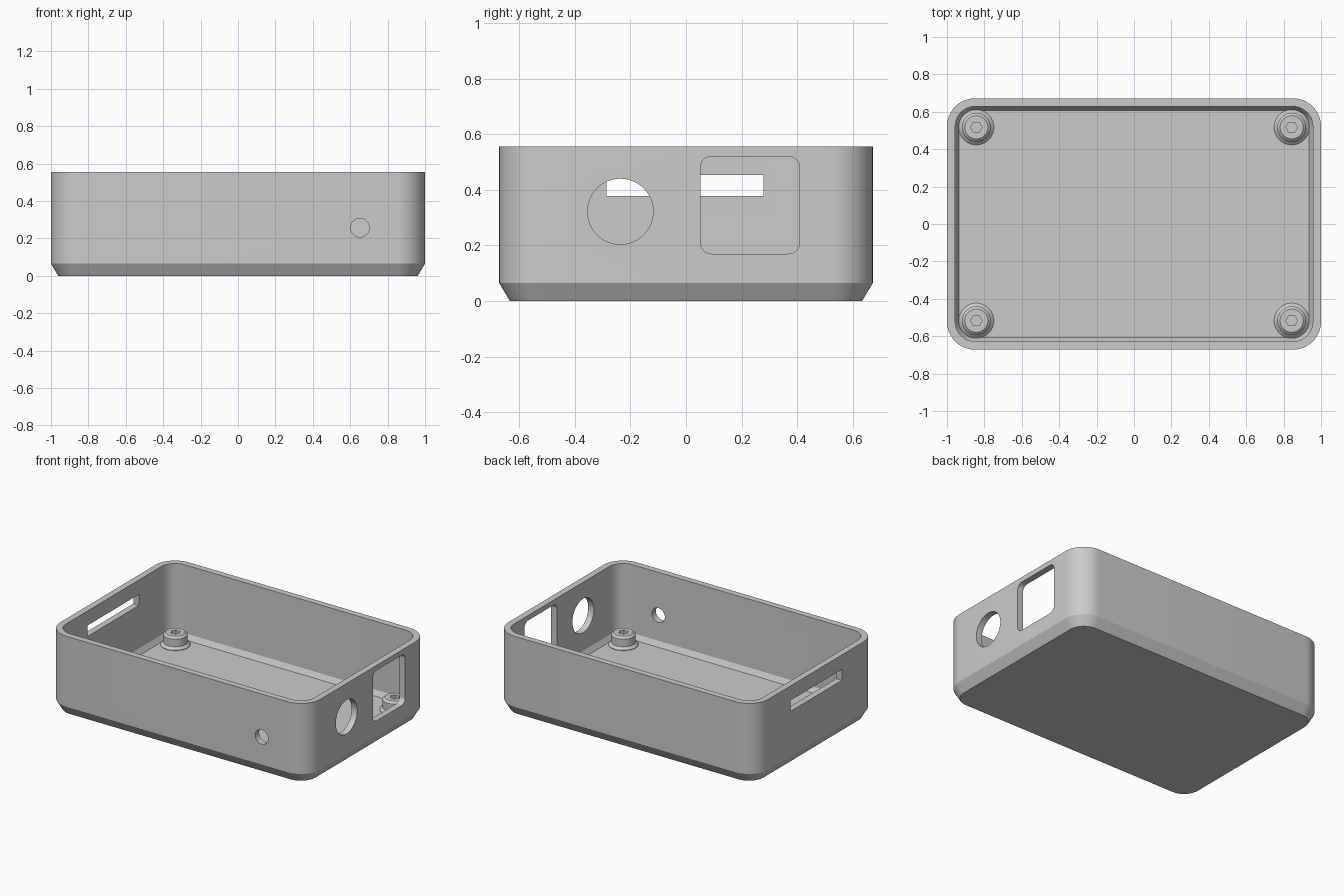
import bpy, bmesh
from math import pi, cos, sin, radians

cube = bpy.data.objects.get("Cube")
if cube:
    bpy.data.objects.remove(cube, do_unlink=True)

grey = bpy.data.materials.new("plain grey")
grey.use_nodes = True
grey.diffuse_color = (0.6, 0.6, 0.6, 1)
grey.node_tree.nodes["Principled BSDF"].inputs["Base Color"].default_value = (0.6, 0.6, 0.6, 1)

HALF_X, HALF_Y, HEIGHT = 1.0, 0.672, 0.555
CORNER, WALL, FLOOR = 0.15, 0.044, 0.045


def rounded(half_u, half_v, radius, steps=12):
    """Outline of a rounded rectangle."""
    points = []
    for k, (su, sv) in enumerate([(1, 1), (-1, 1), (-1, -1), (1, -1)]):
        for i in range(steps + 1):
            a = (k + i / steps) * pi / 2
            points.append((su * (half_u - radius) + radius * cos(a),
                           sv * (half_v - radius) + radius * sin(a)))
    return points


def circle(radius, sides=48):
    return [(radius * cos(2 * pi * i / sides), radius * sin(2 * pi * i / sides))
            for i in range(sides)]


def hexagon(radius, sides=48):
    """Hexagon outline with as many points as a circle."""
    points = []
    for i in range(sides):
        a = 2 * pi * i / sides
        r = radius * cos(pi / 6) / cos(a % (pi / 3) - pi / 6)
        points.append((r * cos(a), r * sin(a)))
    return points


def loft(name, rings):
    """Join matching rings into a closed solid."""
    bm = bmesh.new()
    loops = [[bm.verts.new(p) for p in ring] for ring in rings]
    n = len(loops[0])
    for a, b in zip(loops, loops[1:]):
        for i in range(n):
            j = (i + 1) % n
            bm.faces.new((a[i], a[j], b[j], b[i]))
    bm.faces.new(loops[0])
    bm.faces.new(loops[-1])
    bmesh.ops.recalc_face_normals(bm, faces=bm.faces)
    mesh = bpy.data.meshes.new(name)
    bm.to_mesh(mesh)
    bm.free()
    mesh.materials.append(grey)
    obj = bpy.data.objects.new(name, mesh)
    bpy.context.collection.objects.link(obj)
    return obj


def select(obj):
    bpy.ops.object.select_all(action='DESELECT')
    obj.select_set(True)
    bpy.context.view_layer.objects.active = obj


def smooth(obj):
    select(obj)
    bpy.ops.object.shade_smooth_by_angle(angle=radians(25))


def level(inset, z):
    return [(x, y, z) for x, y in rounded(HALF_X - inset, HALF_Y - inset, CORNER - inset)]


# Open tray with chamfered base and inner floor edge
tray = loft("enclosure_tray", [
    level(0.039, 0), level(0, 0.065), level(0, HEIGHT),
    level(WALL, HEIGHT), level(WALL, FLOOR + 0.035), level(WALL + 0.02, FLOOR)])


def cut_side(side, y, z, outline):
    """Opening through the left (+1) or right (-1) wall."""
    return loft("side_cutter", [[(side * x, y + u, z + v) for u, v in outline]
                                for x in (0.9, 1.1)])


# Wall openings
cutters = [
    cut_side(1, -0.236, 0.322, circle(0.118)),
    cut_side(1, 0.23, 0.345, rounded(0.178, 0.175, 0.04)),
    cut_side(-1, -0.003, 0.416, [(0.282, 0.038), (-0.282, 0.038),
                                 (-0.282, -0.038), (0.282, -0.038)]),
    loft("front_cutter", [[(0.652 + u, y, 0.257 + v) for u, v in circle(0.05, 32)]
                          for y in (-0.6, -0.75)]),
]
for cutter in cutters:
    select(tray)
    mod = tray.modifiers.new("opening", 'BOOLEAN')
    mod.operation = 'DIFFERENCE'
    mod.solver = 'EXACT'
    mod.object = cutter
    bpy.ops.object.modifier_apply(modifier=mod.name)
    bpy.data.objects.remove(cutter, do_unlink=True)
smooth(tray)

# Corner standoffs with flared foot, chamfered top and hex socket
for side, sx in (("left", 1), ("right", -1)):
    for end, sy in (("front", -1), ("back", 1)):
        profile = [(circle(0.094), FLOOR - 0.01), (circle(0.094), FLOOR + 0.004),
                   (circle(0.077), FLOOR + 0.02), (circle(0.077), 0.118),
                   (circle(0.062), 0.132), (hexagon(0.031), 0.132),
                   (hexagon(0.031), 0.09)]
        smooth(loft(f"{end}_{side}_standoff",
                    [[(sx * 0.843 + x, sy * 0.517 + y, z) for x, y in outline]
                     for outline, z in profile]))
